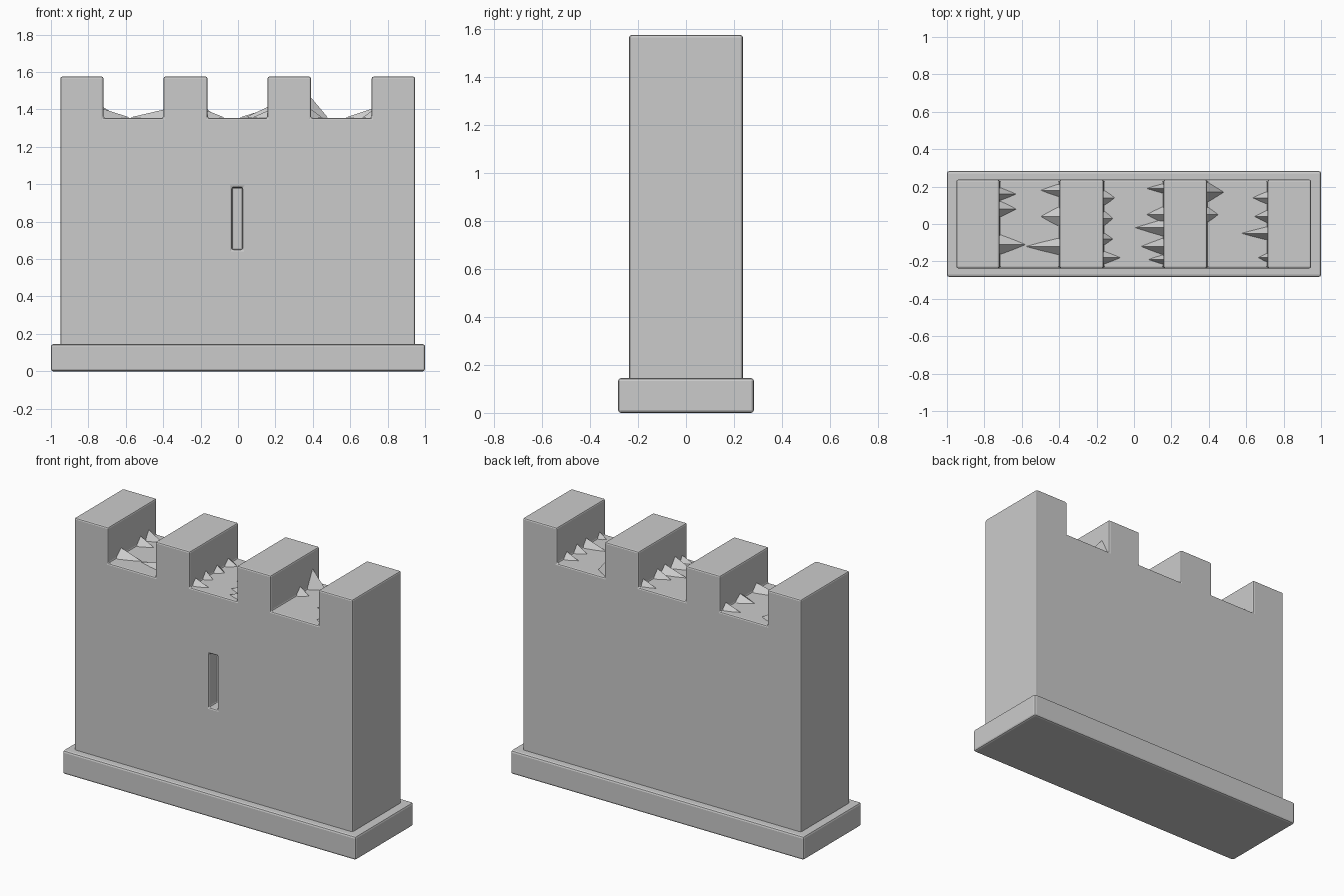
import bpy, bmesh

if "Cube" in bpy.data.objects:
    bpy.data.objects.remove(bpy.data.objects["Cube"])

def finish(name, bm, bevel=0.0):
    bmesh.ops.recalc_face_normals(bm, faces=bm.faces)
    me = bpy.data.meshes.new(name)
    bm.to_mesh(me)
    bm.free()
    ob = bpy.data.objects.new(name, me)
    bpy.context.collection.objects.link(ob)
    if bevel:
        m = ob.modifiers.new("worn_edges", 'BEVEL')
        m.width = bevel
        m.segments = 2
    return ob

def box(name, x, y, z, bevel=0.0):
    bm = bmesh.new()
    bmesh.ops.create_cube(bm, size=1)
    for v in bm.verts:
        for i, (a, b) in enumerate((x, y, z)):
            v.co[i] = a if v.co[i] < 0 else b
    return finish(name, bm, bevel)

FLOOR, TOP, Y = 1.355, 1.575, 0.237
MERLONS = [(-0.95, -0.72), (-0.398, -0.163), (0.158, 0.39), (0.715, 0.947)]

# Footing
box("plinth", (-1, 1), (-0.283, 0.283), (0, 0.145), 0.012)

# Crenellated wall, extruded from its front outline
pts = [(-0.95, 0.12)]
for i, (a, b) in enumerate(MERLONS):
    if i:
        pts.append((a, FLOOR))
    pts += [(a, TOP), (b, TOP)]
    if i < 3:
        pts.append((b, FLOOR))
pts.append((0.947, 0.12))
bm = bmesh.new()
face = bm.faces.new([bm.verts.new((x, -Y, z)) for x, z in pts])
ext = bmesh.ops.extrude_face_region(bm, geom=[face])
for v in ext["geom"]:
    if isinstance(v, bmesh.types.BMVert):
        v.co.y = Y
wall = finish("wall", bm)

# Arrow slit recess in the front only
cutter = box("slit_cutter", (-0.033, 0.025), (-0.4, -0.16), (0.65, 0.983))
cutter.hide_render = True
cutter.hide_viewport = True
cut = wall.modifiers.new("arrow_slit", 'BOOLEAN')
cut.object = cutter
cut.operation = 'DIFFERENCE'
cut.solver = 'EXACT'
bev = wall.modifiers.new("worn_edges", 'BEVEL')
bev.width = 0.009
bev.segments = 2

# Jagged rubble against the merlon sides: (y, length, height, half width)
rubble = {
    (-0.72, 1): [(0.16, 0.09, 0.06, 0.04), (0.08, 0.09, 0.05, 0.05), (-0.11, 0.14, 0.05, 0.06)],
    (-0.398, -1): [(0.18, 0.10, 0.04, 0.04), (0.04, 0.10, 0.04, 0.06), (-0.12, 0.18, 0.045, 0.05)],
    (-0.163, 1): [(0.14, 0.06, 0.04, 0.05), (0.03, 0.05, 0.04, 0.05), (-0.08, 0.05, 0.05, 0.04),
                  (-0.18, 0.09, 0.04, 0.04)],
    (0.158, -1): [(0.19, 0.09, 0.04, 0.03), (0.05, 0.09, 0.05, 0.05), (-0.02, 0.15, 0.05, 0.05),
                  (-0.12, 0.12, 0.06, 0.05), (-0.19, 0.08, 0.04, 0.03)],
    (0.39, 1): [(0.17, 0.09, 0.115, 0.06), (0.05, 0.06, 0.05, 0.05)],
    (0.715, -1): [(0.14, 0.08, 0.04, 0.04), (0.04, 0.07, 0.05, 0.04), (-0.05, 0.14, 0.05, 0.04),
                  (-0.18, 0.05, 0.04, 0.03)],
}
bm = bmesh.new()
for (x, d), spikes in rubble.items():
    for y, length, h, w in spikes:
        x0 = x - d * 0.005
        l, r, t, p = [bm.verts.new(c) for c in (
            (x0, y - w, FLOOR - 0.003), (x0, y + w, FLOOR - 0.003),
            (x0, y, FLOOR + h), (x + d * length, y, FLOOR + 0.002))]
        for f in ((l, r, t), (l, t, p), (t, r, p), (r, l, p)):
            bm.faces.new(f)
finish("rubble", bm)
